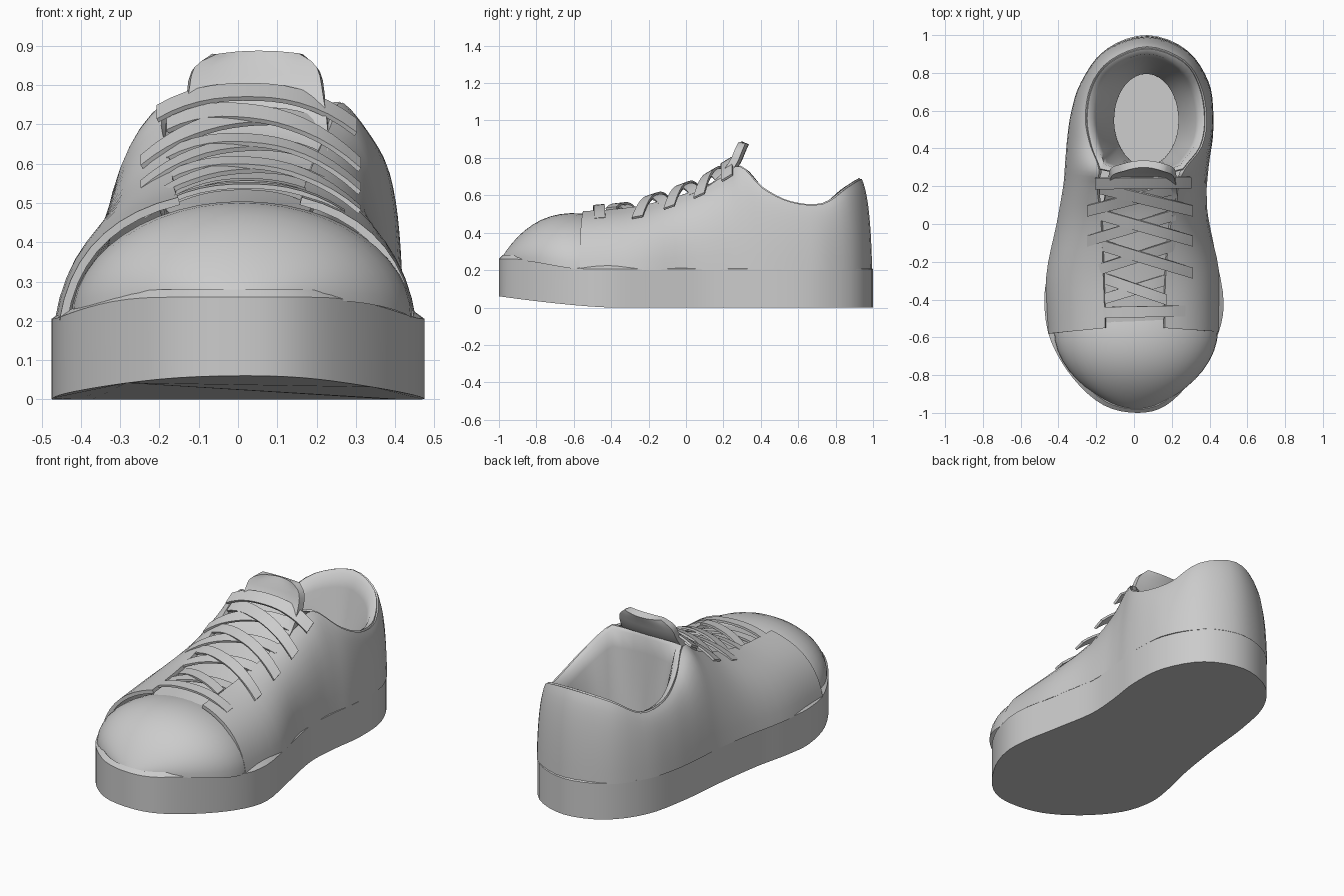
import bpy, bmesh, math
from mathutils import Vector

if "Cube" in bpy.data.objects:
    bpy.data.objects.remove(bpy.data.objects["Cube"])


def spline(pts, n=4, closed=False):
    """Catmull-Rom samples through control points of any dimension."""
    p = [Vector(q) for q in pts]
    m, out = len(p), []
    for i in range(m if closed else m - 1):
        if closed:
            a, b, c, d = (p[(i + k) % m] for k in (-1, 0, 1, 2))
        else:
            a, b, c, d = p[max(i - 1, 0)], p[i], p[i + 1], p[min(i + 2, m - 1)]
        for k in range(n):
            t = k / n
            out.append(0.5 * (2 * b + (c - a) * t + (2 * a - 5 * b + 4 * c - d) * t * t
                              + (3 * b - a - 3 * c + d) * t ** 3))
    return out if closed else out + [p[-1]]


def bezier(a, b, c, n):
    return [a * (1 - t) ** 2 + b * 2 * t * (1 - t) + c * t * t for t in (k / n for k in range(n + 1))]


def sheet(name, rows, thick=0.0, closed=False, caps=False, angle=40):
    """Skin a grid of points into a smooth object."""
    bm = bmesh.new()
    grid = [[bm.verts.new(p) for p in r] for r in rows]
    for r, s in zip(grid, grid[1:]):
        n = len(r)
        for j in range(n if closed else n - 1):
            bm.faces.new((r[j], r[(j + 1) % n], s[(j + 1) % n], s[j]))
    if caps:
        bm.faces.new(grid[0])
        bm.faces.new(grid[-1])
    bmesh.ops.remove_doubles(bm, verts=bm.verts, dist=0.0005)
    bmesh.ops.recalc_face_normals(bm, faces=bm.faces)
    me = bpy.data.meshes.new(name)
    bm.to_mesh(me)
    bm.free()
    ob = bpy.data.objects.new(name, me)
    bpy.context.collection.objects.link(ob)
    bpy.ops.object.select_all(action='DESELECT')
    ob.select_set(True)
    bpy.context.view_layer.objects.active = ob
    if thick:
        mod = ob.modifiers.new("Thickness", 'SOLIDIFY')
        mod.thickness, mod.offset = thick, 0
        bpy.ops.object.modifier_apply(modifier=mod.name)
    bpy.ops.object.shade_smooth_by_angle(angle=math.radians(angle))
    return ob


# Sole: outline wall with a lifted toe and a narrow top ledge
outline = spline([(-.475, -.42), (-.44, -.62), (-.32, -.82), (-.16, -.96), (.02, -1), (.17, -.96),
                  (.31, -.82), (.43, -.62), (.475, -.42), (.43, -.15), (.385, .1), (.395, .3),
                  (.42, .5), (.4, .72), (.28, .92), (.07, 1), (-.14, .93), (-.28, .75),
                  (-.34, .5), (-.37, .22), (-.41, -.05), (-.455, -.25)], 4, True)


def bottom_z(y):
    return .06 * (max(0, -.4 - y) / .6) ** 1.4


def top_z(y):
    t = min(1, max(0, (-.5 - y) / .45))
    return .205 + .055 * t * t * (3 - 2 * t)


sole_rows = [[(p.x, p.y, bottom_z(p.y)) for p in outline],
             [(p.x, p.y, top_z(p.y)) for p in outline]]
for inset, dz in ((.94, .02), (.85, -.02)):
    sole_rows.append([(p.x * inset + .02 * (1 - inset), p.y * (inset + 2) / 3, top_z(p.y) + dz)
                      for p in outline])
sheet("sole", sole_rows, closed=True, caps=True)

# Upper: wall from the sole edge to the throat and collar edge, left front round heel to right front
base = spline([(-.445, -.58, .2), (-.455, -.28, .2), (-.4, 0, .2), (-.365, .2, .2), (-.355, .32, .2),
               (-.345, .44, .2), (-.325, .58, .2), (-.275, .74, .2), (-.15, .91, .2), (.07, .985, .2),
               (.275, .91, .2), (.385, .75, .2), (.41, .59, .2), (.405, .44, .2), (.385, .32, .2),
               (.375, .2, .2), (.385, 0, .2), (.44, -.25, .2), (.44, -.57, .2)])
rim = spline([(-.15, -.55, .505), (-.16, -.27, .53), (-.17, 0, .6), (-.19, .2, .69), (-.18, .29, .75),
              (-.225, .41, .635), (-.25, .56, .56), (-.22, .73, .55), (-.12, .86, .64), (.07, .93, .685),
              (.26, .86, .64), (.345, .73, .55), (.375, .56, .56), (.35, .41, .635), (.26, .29, .75),
              (.23, .2, .69), (.19, 0, .6), (.165, -.27, .53), (.16, -.55, .505)])
cols = []
for b, r in zip(base, rim):
    ctrl = b.lerp(r, .13)
    ctrl.z = b.z + (r.z - b.z) * .8
    cols.append(bezier(b, ctrl, r, 9))
sheet("upper", cols, .02)

# Padded lining from the collar (and behind the tongue) down to the insole
centre = Vector((.065, .55, .215))
behind_tongue = [Vector((x, .275, .745)) for x in (.2, .13, .05, -.03, -.11)]
lining = []
for r in rim[16:57] + behind_tongue + rim[16:17]:
    d = Vector(((r.x - centre.x) / .175, (r.y - centre.y) / .25)).normalized()
    end = centre + Vector((d.x * .175, d.y * .25, 0))
    lip = r.lerp(end, .2)
    lip.z = r.z - .01
    ctrl = r.lerp(end, .6)
    ctrl.z = .42
    lining.append([r + Vector((0, 0, .004))] + bezier(lip, ctrl, end, 7))
sheet("collar_lining", lining, .01, angle=60)

# Toe cap: dome tucked beneath the front of the upper
cap = []
for i in range(-2, 13):
    a = math.pi / 2 * i / 12
    c = math.cos(a)
    y = -.56 - .43 * math.sin(a)
    w, h, z = .435 * c ** 1.4, .3 * c ** 1.8, top_z(y) - .005
    cap.append([(.01 + w * math.cos(math.pi * j / 24), y, z + h * math.sin(math.pi * j / 24))
                for j in range(25)])
sheet("toe_cap", cap, angle=70)

# Tongue: x, y, z of the centre line and half width
tongue = []
for p in spline([(.005, -.6, .465, .16), (0, -.3, .51, .19), (.02, 0, .585, .2), (.04, .18, .67, .19),
                 (.045, .265, .765, .175), (.045, .3, .84, .16), (.05, .318, .88, .11)], 3):
    fade = 1 - max(0, min(1, p[1] / .25))
    tongue.append([(p[0] + p[3] * v / 4, p[1] - .02 * (1 - fade) * (v / 4) ** 2,
                    p[2] - .025 * (v / 4) ** 2 * fade) for v in range(-4, 5)])
sheet("tongue", tongue, .04)

# Laces: flat ribbons arched over the throat
ridge = [(-.6, .535), (-.46, .545), (-.25, .568), (-.08, .625), (.08, .685), (.22, .77), (.32, .83)]


def ridge_z(y):
    for (y0, z0), (y1, z1) in zip(ridge, ridge[1:]):
        if y <= y1:
            break
    return z0 + (z1 - z0) * (y - y0) / (y1 - y0)


def lace(name, x0, y0, x1, y1, lift=0.0, sink=0.0):
    rows = []
    for k in range(15):
        t = k / 14
        x, yc = x0 + (x1 - x0) * t, y0 + (y1 - y0) * t
        drop = .1 * (abs(x - .02) / .29) ** 2.4 + sink * t ** 3
        rows.append([(x, yc + s * .029, ridge_z(yc + s * .029) - drop + lift) for s in (-1, 1)])
    sheet(name, rows, .012)


eyelets = [-.46, -.25, -.08, .08, .22]
lace("lace_bottom_bar", -.24, -.47, .27, -.46)
lace("lace_top_bar", -.205, .215, .3, .22, .015)
for i in range(4):
    y0, y1 = eyelets[i] + (.06 if i == 0 else -.01), eyelets[i + 1] - .03
    for side, label in ((1, "right"), (-1, "left")):
        start = (.31 if side > 0 else -.245) if i else side * .17
        lace(f"lace_cross_{label}_{i}", start, y0, .02 - side * .2, y1,
             (.014 if side > 0 else .002) - (.015 if i == 0 else 0), .025)
